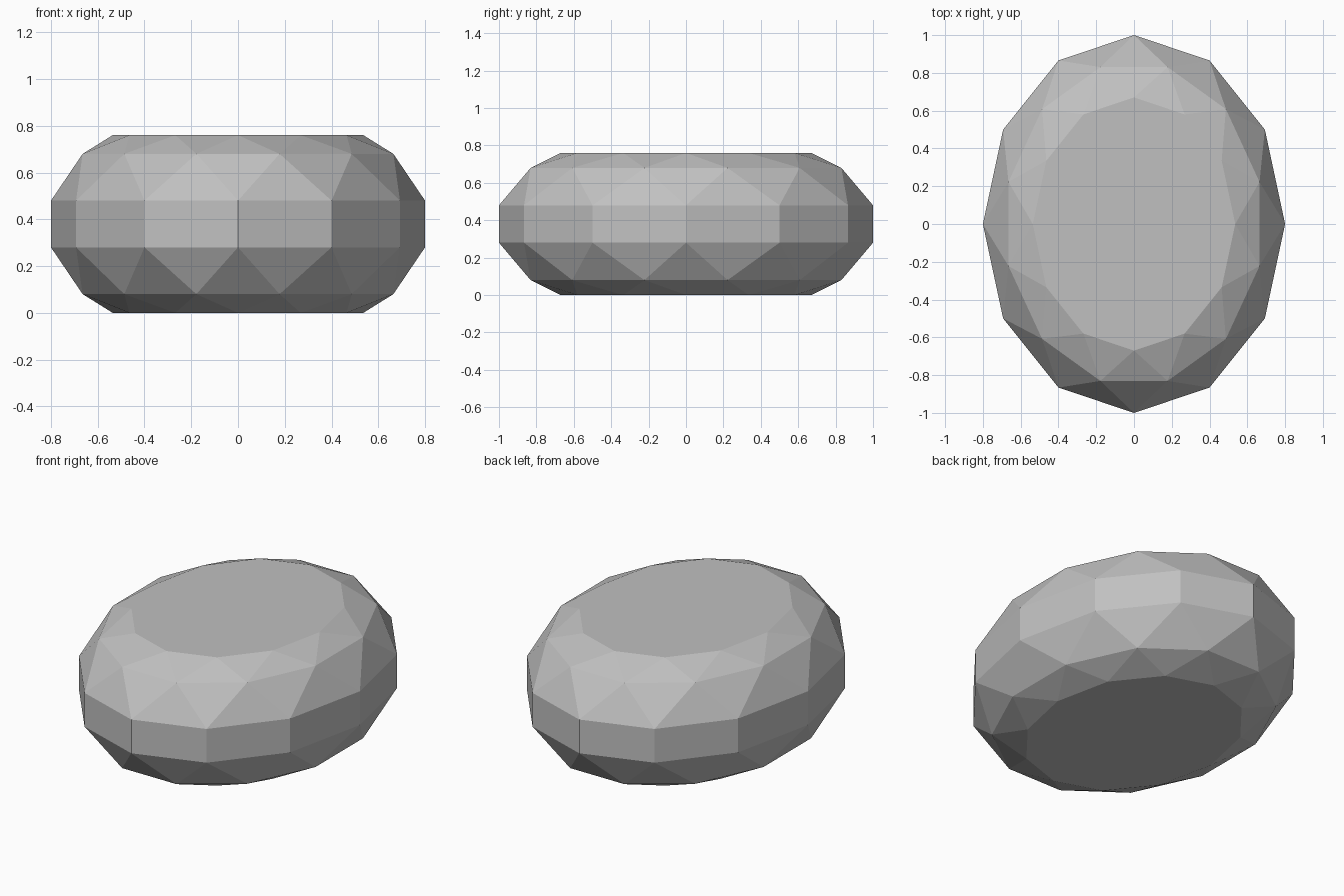
import bpy
import bmesh
from math import sin, cos, pi

SIDES = 12
HALF_WIDTH, HALF_LENGTH = 0.8, 1.0

cube = bpy.data.objects.get("Cube")
if cube:
    bpy.data.objects.remove(cube, do_unlink=True)

# Stone colour
stone = bpy.data.materials.new("grey stone")
stone.use_nodes = True
grey = (0.53, 0.53, 0.53, 1.0)
stone.diffuse_color = grey
stone.node_tree.nodes["Principled BSDF"].inputs["Base Color"].default_value = grey

# Outline rings from bottom to top: height, scale, turn in half steps
PROFILE = [(0.0, 0.67, 0), (0.08, 0.86, 1), (0.28, 1.0, 0),
           (0.48, 1.0, 0), (0.68, 0.86, 1), (0.76, 0.67, 0)]

bm = bmesh.new()


def add_ring(z, scale, turn):
    angles = [(i + turn / 2) * 2 * pi / SIDES for i in range(SIDES)]
    return [bm.verts.new((HALF_WIDTH * scale * cos(a),
                          HALF_LENGTH * scale * sin(a), z)) for a in angles]


def join_rings(low, high, low_turn, high_turn):
    for i in range(SIDES):
        j = (i + 1) % SIDES
        if low_turn == high_turn:      # straight girdle panel
            bm.faces.new((low[i], low[j], high[j], high[i]))
        elif high_turn:                # facets leaning to a turned upper ring
            bm.faces.new((low[i], low[j], high[i]))
            bm.faces.new((low[j], high[j], high[i]))
        else:                          # facets leaning to a turned lower ring
            bm.faces.new((low[i], high[j], high[i]))
            bm.faces.new((low[i], low[j], high[j]))


# Facets, then the flat base and table
rings = [add_ring(*p) for p in PROFILE]
for k in range(len(rings) - 1):
    join_rings(rings[k], rings[k + 1], PROFILE[k][2], PROFILE[k + 1][2])
bm.faces.new(rings[0][::-1])
bm.faces.new(rings[-1])
bmesh.ops.recalc_face_normals(bm, faces=bm.faces[:])

mesh = bpy.data.meshes.new("oval_gemstone")
bm.to_mesh(mesh)
bm.free()
mesh.materials.append(stone)
bpy.context.collection.objects.link(bpy.data.objects.new("oval_gemstone", mesh))
